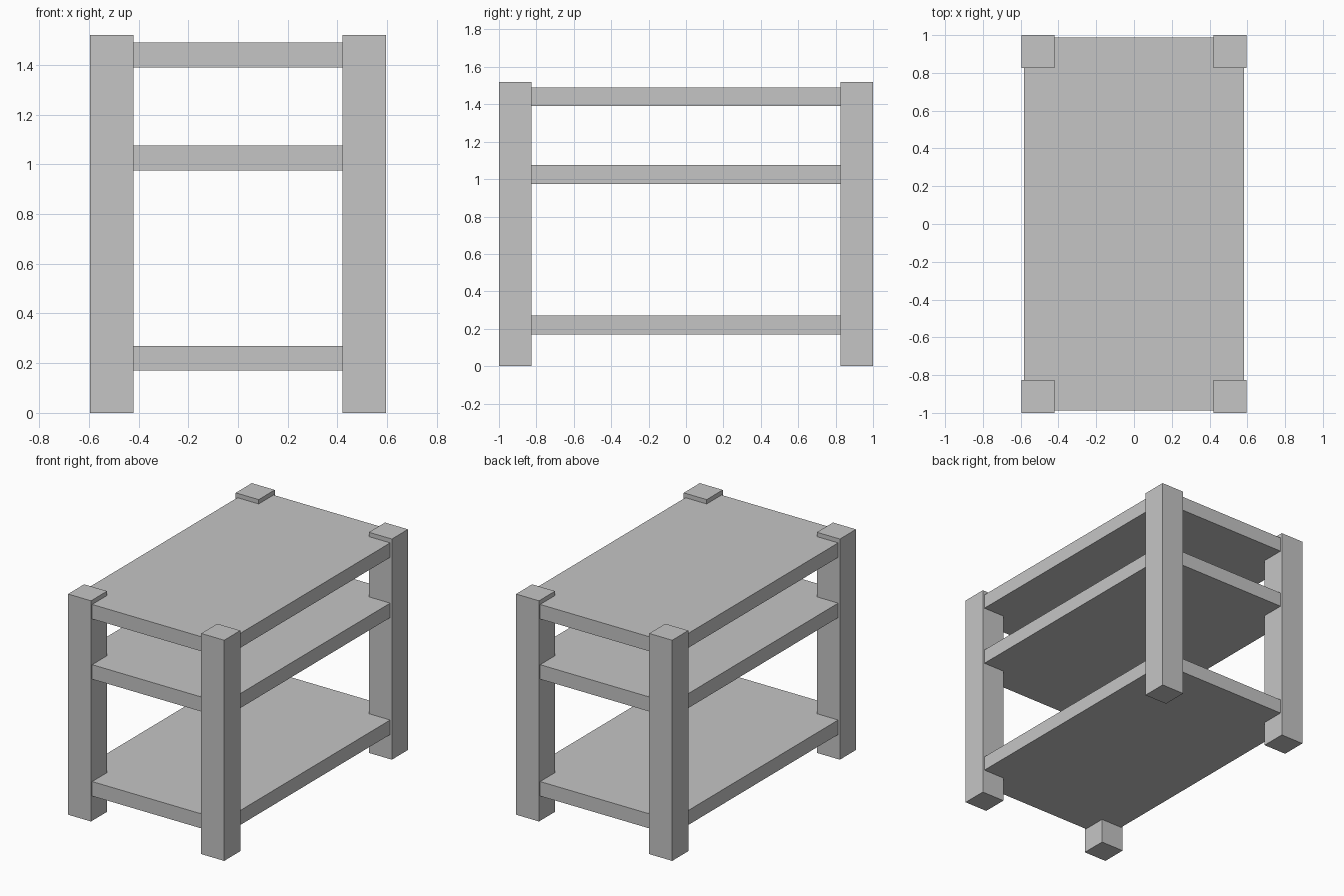
import bpy

cube = bpy.data.objects.get("Cube")
if cube:
    bpy.data.objects.remove(cube, do_unlink=True)

# One plain grey for the whole piece
grey = bpy.data.materials.new("light grey")
grey.use_nodes = True
colour = (0.56, 0.56, 0.56, 1)
grey.diffuse_color = colour
grey.node_tree.nodes["Principled BSDF"].inputs["Base Color"].default_value = colour


def box(name, centre, size):
    bpy.ops.mesh.primitive_cube_add(size=1, location=centre)
    obj = bpy.context.object
    obj.name = name
    obj.scale = size
    bpy.ops.object.transform_apply(location=False, rotation=False, scale=True)
    obj.data.materials.append(grey)
    return obj


WIDTH, DEPTH, HEIGHT = 1.19, 2.0, 1.52
LEG = 0.175
INSET = 0.013
THICK = 0.1

# Four square corner posts
for side, sx in (("right", -1), ("left", 1)):
    for end, sy in (("front", -1), ("back", 1)):
        box(f"{end}_{side}_leg",
            (sx * (WIDTH - LEG) / 2, sy * (DEPTH - LEG) / 2, HEIGHT / 2),
            (LEG, LEG, HEIGHT))

# Three shelves set slightly inside the outer faces of the posts
for name, z in (("bottom_shelf", 0.22), ("middle_shelf", 1.025), ("top_board", 1.44)):
    box(name, (0, 0, z), (WIDTH - 2 * INSET, DEPTH - 2 * INSET, THICK))
